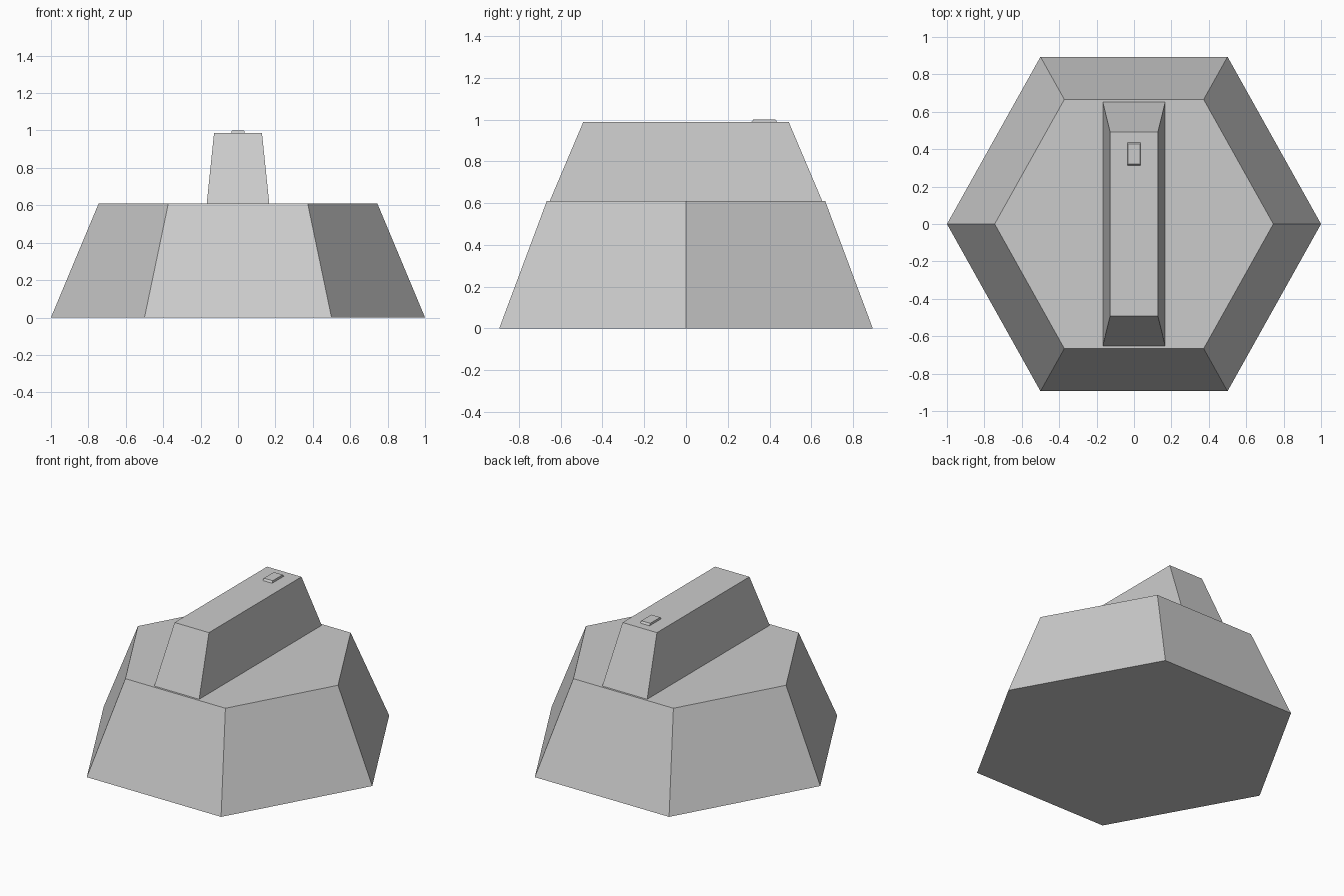
import bpy, bmesh

if "Cube" in bpy.data.objects:
    bpy.data.objects.remove(bpy.data.objects["Cube"])


def frustum(name, bottom, top, z0, z1):
    """Closed solid between two matching outlines at heights z0 and z1."""
    bm = bmesh.new()
    lo = [bm.verts.new((x, y, z0)) for x, y in bottom]
    hi = [bm.verts.new((x, y, z1)) for x, y in top]
    n = len(lo)
    bm.faces.new(lo[::-1])
    bm.faces.new(hi)
    for i in range(n):
        j = (i + 1) % n
        bm.faces.new((lo[i], lo[j], hi[j], hi[i]))
    mesh = bpy.data.meshes.new(name)
    bm.to_mesh(mesh)
    bm.free()
    obj = bpy.data.objects.new(name, mesh)
    bpy.context.collection.objects.link(obj)
    return obj


def hexagon(rx, ry):
    return [(rx, 0), (rx / 2, ry), (-rx / 2, ry),
            (-rx, 0), (-rx / 2, -ry), (rx / 2, -ry)]


def rect(hx, hy, cy=0.0):
    return [(-hx, cy - hy), (hx, cy - hy), (hx, cy + hy), (-hx, cy + hy)]


# Tapered hexagonal base
frustum("hexagonal_base", hexagon(1.0, 0.894), hexagon(0.745, 0.666), 0.0, 0.61)

# Long tapered ridge on top
frustum("top_ridge", rect(0.167, 0.652), rect(0.128, 0.492), 0.61, 0.987)

# Small raised button near the back
frustum("small_button", rect(0.035, 0.062, 0.375), rect(0.033, 0.053, 0.375), 0.987, 1.0)
